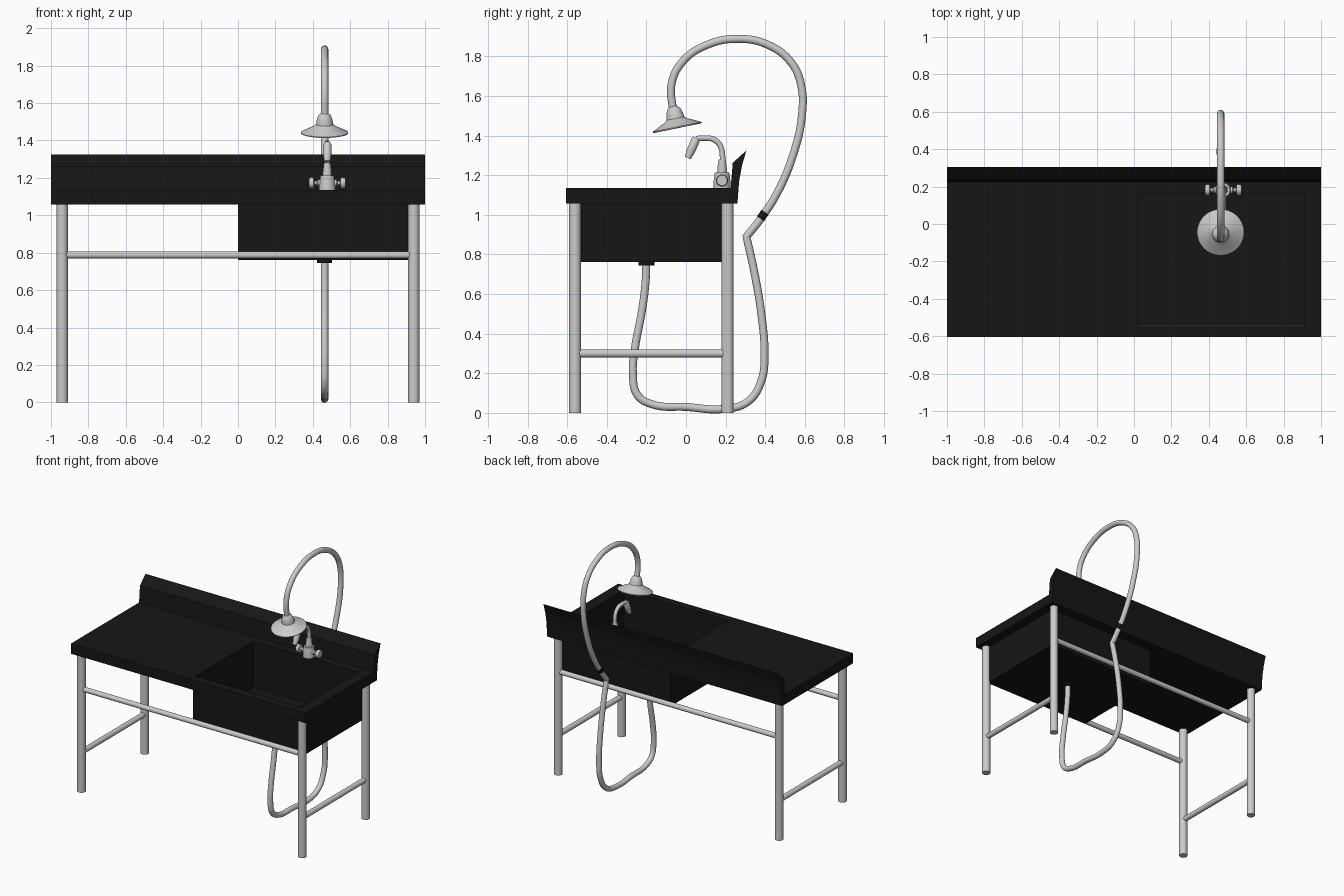
import bpy, bmesh, math
from mathutils import Vector, Matrix

if "Cube" in bpy.data.objects:
    bpy.data.objects.remove(bpy.data.objects["Cube"])

black = bpy.data.materials.new("black_steel")
black.diffuse_color = (0.008, 0.008, 0.008, 1)
black.use_nodes = True
black.node_tree.nodes["Principled BSDF"].inputs["Base Color"].default_value = black.diffuse_color


def finish(name, bm, mat=None, smooth=False):
    bmesh.ops.recalc_face_normals(bm, faces=bm.faces)
    me = bpy.data.meshes.new(name)
    bm.to_mesh(me)
    bm.free()
    ob = bpy.data.objects.new(name, me)
    bpy.context.collection.objects.link(ob)
    if mat:
        me.materials.append(mat)
    if smooth:
        shade(ob)
    return ob


def shade(ob):
    bpy.ops.object.select_all(action='DESELECT')
    ob.select_set(True)
    bpy.context.view_layer.objects.active = ob
    bpy.ops.object.shade_smooth_by_angle(angle=math.radians(40))


def box(name, lo, hi, mat=None):
    bm = bmesh.new()
    lo, hi = Vector(lo), Vector(hi)
    bmesh.ops.create_cube(bm, size=1, matrix=Matrix.Translation((lo + hi) / 2)
                          @ Matrix.Diagonal((*(hi - lo), 1)))
    return finish(name, bm, mat)


def lathe(name, profile, origin, axis=(0, 0, 1), mat=None, n=32):
    """Revolve (radius, height) points about an axis, with closed ends."""
    bm = bmesh.new()
    rot = Matrix.Translation(origin) @ Vector((0, 0, 1)).rotation_difference(Vector(axis)).to_matrix().to_4x4()
    rings = [[bm.verts.new(rot @ Vector((r * math.cos(2 * math.pi * i / n),
                                         r * math.sin(2 * math.pi * i / n), h)))
              for i in range(n)] for r, h in profile]
    for a, b in zip(rings, rings[1:]):
        for i in range(n):
            j = (i + 1) % n
            bm.faces.new((a[i], a[j], b[j], b[i]))
    bm.faces.new(rings[0])
    bm.faces.new(rings[-1])
    return finish(name, bm, mat, True)


def rod(name, a, b, r, mat=None):
    d = Vector(b) - Vector(a)
    return lathe(name, [(r, 0), (r, d.length)], a, d, mat)


def tube(name, x, pts, r, kinks=()):
    """Smooth pipe through (y, z) points in the plane at x."""
    cu = bpy.data.curves.new(name, 'CURVE')
    cu.dimensions = '3D'
    cu.bevel_depth, cu.bevel_resolution, cu.use_fill_caps = r, 6, True
    sp = cu.splines.new('BEZIER')
    sp.resolution_u = 8
    sp.bezier_points.add(len(pts) - 1)
    for i, (p, (y, z)) in enumerate(zip(sp.bezier_points, pts)):
        p.co = (x, y, z)
        p.handle_left_type = p.handle_right_type = 'VECTOR' if i in kinks else 'AUTO'
    ob = bpy.data.objects.new(name, cu)
    bpy.context.collection.objects.link(ob)
    bpy.ops.object.select_all(action='DESELECT')
    ob.select_set(True)
    bpy.context.view_layer.objects.active = ob
    bpy.ops.object.convert(target='MESH')
    shade(bpy.context.view_layer.objects.active)


# worktop with basin opening
top = box("worktop", (-1, -0.605, 1.058), (1, 0.26, 1.135), black)
cutter = box("basin_cutter", (0.02, -0.543, 1.0), (0.91, 0.16, 1.2))
cutter.hide_render = True
m = top.modifiers.new("opening", 'BOOLEAN')
m.operation, m.solver, m.object = 'DIFFERENCE', 'EXACT', cutter
bpy.context.view_layer.objects.active = top
bpy.ops.object.modifier_apply(modifier=m.name)
bpy.data.objects.remove(cutter)

# curved backsplash
bm = bmesh.new()
profile = [(0.225, 1.06), (0.225, 1.13), (0.23, 1.19), (0.236, 1.262), (0.305, 1.325),
           (0.283, 1.25), (0.268, 1.17), (0.26, 1.06)]
face = bm.faces.new([bm.verts.new((-1, y, z)) for y, z in profile])
ext = bmesh.ops.extrude_face_region(bm, geom=[face])
bmesh.ops.translate(bm, vec=(2, 0, 0),
                    verts=[v for v in ext["geom"] if isinstance(v, bmesh.types.BMVert)])
finish("backsplash", bm, black)

# basin: open box made of four walls and a floor
box("basin_floor", (0, -0.55, 0.762), (0.93, 0.18, 0.78), black)
box("basin_front", (0, -0.55, 0.765), (0.93, -0.543, 1.06), black)
box("basin_back", (0, 0.16, 0.765), (0.93, 0.18, 1.06), black)
box("basin_left", (0, -0.55, 0.765), (0.02, 0.18, 1.06), black)
box("basin_right", (0.91, -0.55, 0.765), (0.93, 0.18, 1.06), black)
rod("drain", (0.463, -0.2, 0.745), (0.463, -0.2, 0.77), 0.04, black)

# legs and rails
for sx, side in ((-1, "left"), (1, "right")):
    for y, end in ((-0.56, "front"), (0.21, "back")):
        rod(f"{end}_{side}_leg", (sx * 0.94, y, 0), (sx * 0.94, y, 1.06), 0.03)
    rod(f"{side}_rail", (sx * 0.94, -0.56, 0.3), (sx * 0.94, 0.21, 0.3), 0.02)
for y, end in ((-0.56, "front"), (0.21, "back")):
    rod(f"{end}_rail", (-0.94, y, 0.788), (0.94, y, 0.788), 0.019)

# hose from drain to spray head
tube("hose", 0.463, [
    (-0.2, 0.76), (-0.205, 0.65), (-0.225, 0.5), (-0.257, 0.33), (-0.268, 0.2), (-0.245, 0.09),
    (-0.17, 0.043), (0, 0.03), (0.19, 0.02), (0.31, 0.055), (0.38, 0.16), (0.396, 0.3),
    (0.38, 0.5), (0.345, 0.71), (0.305, 0.89), (0.37, 0.97), (0.46, 1.11), (0.54, 1.3),
    (0.585, 1.5), (0.58, 1.66), (0.53, 1.77), (0.42, 1.855), (0.27, 1.888), (0.1, 1.855),
    (-0.02, 1.77), (-0.073, 1.66), (-0.065, 1.52)], 0.02, kinks=(14,))
rod("hose_collar", (0.463, 0.376, 0.98), (0.463, 0.399, 1.013), 0.0215, black)

# spray head
lathe("spray_head", [(0.118, 0), (0.126, 0.002), (0.126, 0.007), (0.062, 0.038), (0.046, 0.05),
                     (0.042, 0.075), (0.033, 0.1), (0.02, 0.112)],
      (0.463, -0.043, 1.437), (0, -0.2, 0.98), n=40)

# tap body, spout and nozzle
fx, fy = 0.477, 0.182
lathe("tap_body", [(0.043, 0), (0.043, 0.035), (0.036, 0.08)], (fx, fy, 1.133))
lathe("tap_neck", [(0.024, 0), (0.024, 0.02), (0.018, 0.07)], (fx, fy, 1.21))
tube("tap_spout", fx, [(0.184, 1.24), (0.184, 1.3), (0.172, 1.35), (0.14, 1.38), (0.1, 1.387),
                       (0.05, 1.384)], 0.014)
lathe("tap_nozzle", [(0.016, 0), (0.022, 0.01), (0.022, 0.07), (0.016, 0.11)],
      (fx, 0.053, 1.388), (0, -0.4, -0.92))

# tap handles
for s, side in ((-1, "left"), (1, "right")):
    lathe(f"{side}_tap_handle", [(0.018, 0.02), (0.018, 0.05), (0.011, 0.055), (0.011, 0.068),
                                 (0.028, 0.072), (0.031, 0.084), (0.026, 0.097)],
          (fx, fy, 1.173), (s, 0, 0), n=24)
